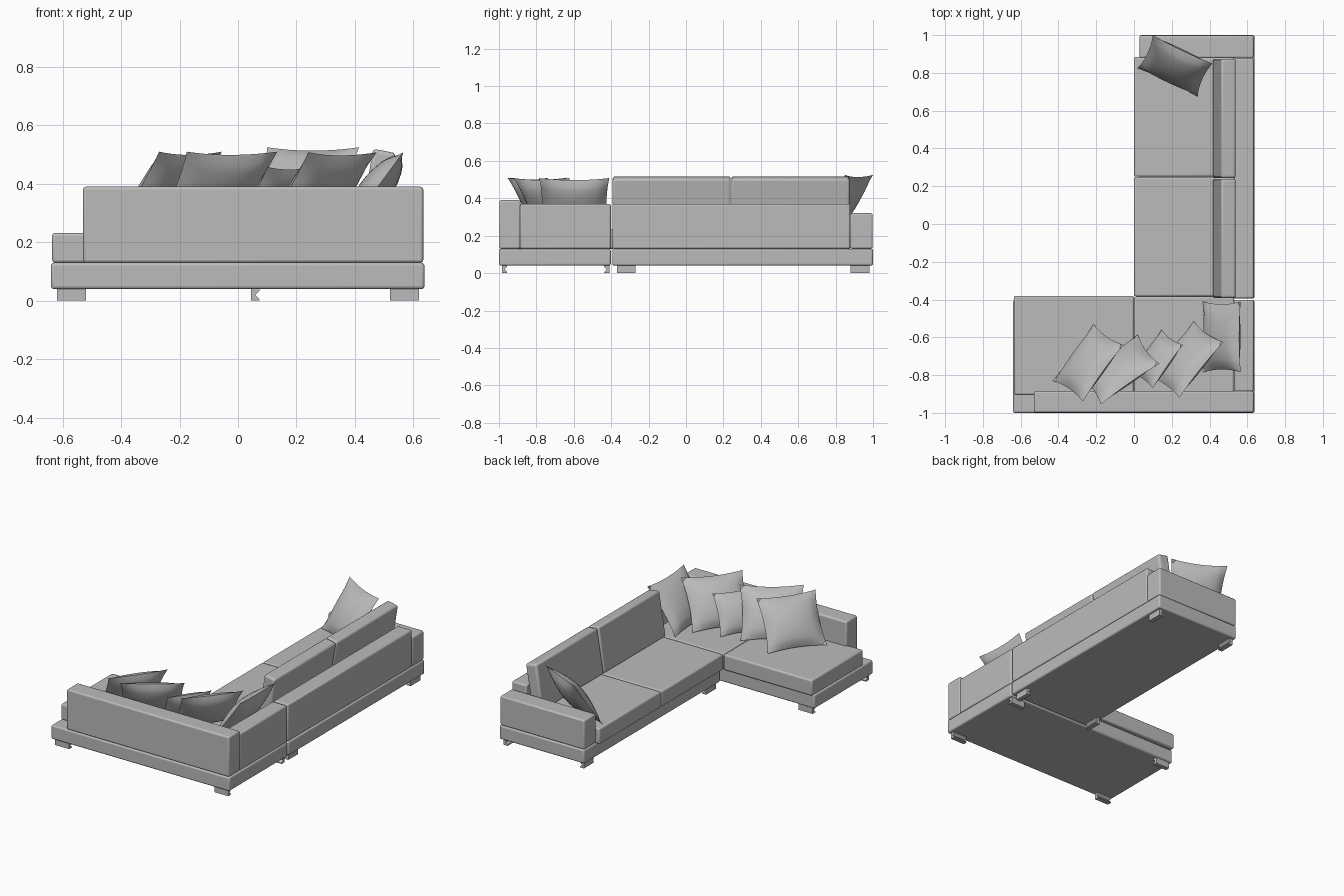
import bpy
import bmesh
from math import sqrt
from mathutils import Vector

old = bpy.data.objects.get("Cube")
if old:
    bpy.data.objects.remove(old, do_unlink=True)

# One fabric colour
fabric = bpy.data.materials.new("grey_fabric")
fabric.use_nodes = True
colour = (0.5, 0.5, 0.5, 1)
fabric.diffuse_color = colour
fabric.node_tree.nodes["Principled BSDF"].inputs["Base Color"].default_value = colour


def finish(name, bm, bevel=0.0):
    bmesh.ops.recalc_face_normals(bm, faces=bm.faces)
    mesh = bpy.data.meshes.new(name)
    bm.to_mesh(mesh)
    bm.free()
    mesh.materials.append(fabric)
    obj = bpy.data.objects.new(name, mesh)
    bpy.context.collection.objects.link(obj)
    if bevel:
        mod = obj.modifiers.new("rounded_edges", "BEVEL")
        mod.width = bevel
        mod.segments = 3
    bpy.ops.object.select_all(action="DESELECT")
    obj.select_set(True)
    bpy.context.view_layer.objects.active = obj
    bpy.ops.object.shade_smooth_by_angle(angle=0.6)
    return obj


def box(name, x, y, z, bevel=0.01):
    bm = bmesh.new()
    bmesh.ops.create_cube(bm, size=1)
    for v in bm.verts:
        v.co = [a + (b - a) * (c + 0.5) for (a, b), c in zip((x, y, z), v.co)]
    return finish(name, bm, bevel)


def prism(name, points, sweep, bevel=0.0):
    """Extrude a closed outline of 3D points along a vector."""
    bm = bmesh.new()
    face = bm.faces.new([bm.verts.new(p) for p in points])
    out = bmesh.ops.extrude_face_region(bm, geom=[face])
    moved = [g for g in out["geom"] if isinstance(g, bmesh.types.BMVert)]
    bmesh.ops.translate(bm, verts=moved, vec=sweep)
    return finish(name, bm, bevel)


def pillow(name, top_a, top_b, bottom_a, top_z, thick=0.055):
    """Puffed square with pinched corners, leaning from its bottom to its top edge."""
    a = Vector((*top_a, top_z))
    u = (Vector((*top_b, top_z)) - a) / 2
    w = (Vector((*bottom_a, 0.235)) - a) / 2
    normal = u.cross(w).normalized()
    centre = a + u + w
    bm = bmesh.new()
    for side in (-1, 1):
        grid = bmesh.ops.create_grid(bm, x_segments=12, y_segments=12, size=1)
        for v in grid["verts"]:
            s, t = v.co.x, v.co.y
            fs, ft = max(0, 1 - s * s), max(0, 1 - t * t)
            puff = side * thick * sqrt(fs * ft) ** 1.2
            v.co = (centre + u * s * (1 - 0.08 * ft)
                    + w * t * (1 - 0.08 * fs) + normal * puff)
    bmesh.ops.remove_doubles(bm, verts=bm.verts, dist=0.0005)
    return finish(name, bm)


# Plinths
LOW, SEAT = 0.13, 0.232
box("chaise_base", (-0.64, 0.638), (-1, -0.402), (0.04, LOW))
box("sofa_base", (0.03, 0.638), (-0.394, 1), (0.04, LOW))

# Rails and arm
box("chaise_back_rail", (-0.53, 0.634), (-0.998, -0.885), (LOW, 0.39))
box("corner_side_rail", (0.53, 0.634), (-0.888, -0.402), (LOW, 0.37))
box("sofa_back_rail", (0.53, 0.634), (-0.394, 0.878), (LOW, 0.37))
box("sofa_arm", (0.03, 0.634), (0.878, 0.998), (LOW, 0.32))

# Seat cushions
box("chaise_seat", (-0.636, -0.001), (-0.905, -0.38), (LOW, SEAT))
box("corner_seat", (0.001, 0.53), (-0.905, -0.385), (LOW, SEAT))
box("front_seat", (0, 0.53), (-0.383, 0.249), (LOW, SEAT))
box("rear_seat", (0, 0.53), (0.251, 0.884), (LOW, SEAT))

# Leaning back cushions
lean = ((0.415, SEAT), (0.495, SEAT), (0.54, 0.505), (0.462, 0.52))
for name, y0, y1 in (("front_back_cushion", -0.392, 0.239),
                     ("rear_back_cushion", 0.243, 0.874)):
    prism(name, [(x, y0, z) for x, z in lean], (0, y1 - y0, 0), 0.013)

# Notched feet: outer face flat, inner face cut by a V
notch = ((0, 0), (0.028, 0), (0.028, 0.006), (0.014, 0.02),
         (0.028, 0.034), (0.028, 0.041), (0, 0.041))
for x in (-0.62, 0.52):
    for y, d in ((-0.985, 1), (-0.41, -1)):
        prism("chaise_foot", [(x, y + d * p, z) for p, z in notch], (0.1, 0, 0))
for y in (-0.37, 0.88):
    for x, d in ((0.045, 1), (0.62, -1)):
        prism("sofa_foot", [(x + d * p, y, z) for p, z in notch], (0, 0.1, 0))

# Scatter pillows
pillow("arm_pillow", (0.10, 1.0), (0.415, 0.85), (0.02, 0.825), 0.525)
pillow("chaise_end_pillow", (-0.27, -0.94), (-0.055, -0.64), (-0.43, -0.83), 0.51)
pillow("chaise_middle_pillow", (-0.175, -0.955), (0.135, -0.74), (-0.29, -0.80), 0.51)
pillow("small_pillow", (0.10, -0.87), (0.26, -0.64), (-0.015, -0.79), 0.458, 0.045)
pillow("corner_pillow", (0.24, -0.92), (0.475, -0.625), (0.08, -0.81), 0.508)
pillow("side_pillow", (0.565, -0.785), (0.565, -0.41), (0.365, -0.785), 0.508)
